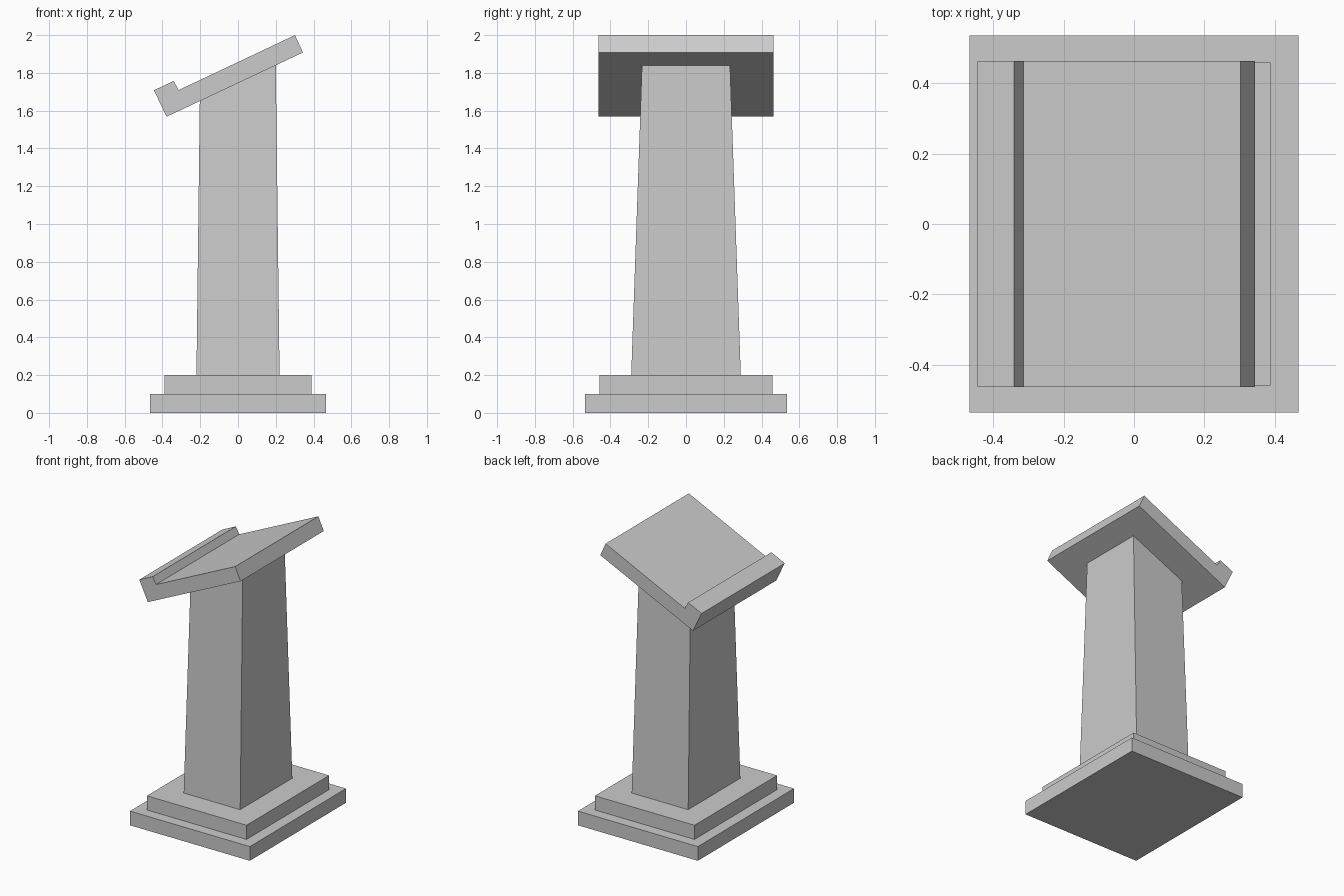
import bpy, bmesh
from mathutils import Vector

if "Cube" in bpy.data.objects:
    bpy.data.objects.remove(bpy.data.objects["Cube"])


def finish(name, bm):
    bmesh.ops.recalc_face_normals(bm, faces=bm.faces)
    mesh = bpy.data.meshes.new(name)
    bm.to_mesh(mesh)
    bm.free()
    ob = bpy.data.objects.new(name, mesh)
    bpy.context.collection.objects.link(ob)
    return ob


def tapered_box(hx, hy, z0, z1, top_hx=None, top_hy=None):
    """Box with half sizes hx, hy at z0, optionally narrowing towards z1."""
    top_hx, top_hy = top_hx or hx, top_hy or hy
    bm = bmesh.new()
    bmesh.ops.create_cube(bm, size=2)
    for v in bm.verts:
        top = v.co.z > 0
        v.co.x *= top_hx if top else hx
        v.co.y *= top_hy if top else hy
        v.co.z = z1 if top else z0
    return bm


# Stepped plinth
finish("base_step", tapered_box(0.467, 0.535, 0.0, 0.1))
finish("upper_step", tapered_box(0.388, 0.459, 0.1, 0.2))

# Reading desk profile (x, z): sloped board with a book lip at its low edge
profile = [(-0.378, 1.568), (0.344, 1.908), (0.302, 2.0),
           (-0.314, 1.709), (-0.341, 1.757), (-0.445, 1.708)]
bm = bmesh.new()
face = bm.faces.new([bm.verts.new((x, -0.463, z)) for x, z in profile])
ext = bmesh.ops.extrude_face_region(bm, geom=[face], use_keep_orig=True)
bmesh.ops.translate(bm, vec=(0, 0.926, 0),
                    verts=[g for g in ext["geom"] if isinstance(g, bmesh.types.BMVert)])
finish("reading_desk", bm)

# Tapered column, trimmed along the underside of the desk
bm = tapered_box(0.22, 0.29, 0.2, 1.84, 0.2, 0.233)
low, high = (Vector((x, 0, z)) for x, z in profile[:2])
slope = high - low
for v in bm.verts:
    if v.co.z > 1:  # lengthen along the taper so the cut passes fully through
        k = 1.9 / 1.64
        v.co = (v.co.x * (1 - 0.0909 * k) / (1 - 0.0909),
                v.co.y * (1 - 0.1966 * k) / (1 - 0.1966), 2.1)
cut = bmesh.ops.bisect_plane(bm, geom=bm.verts[:] + bm.edges[:] + bm.faces[:],
                             plane_co=low, plane_no=(-slope.z, 0, slope.x),
                             clear_outer=True)
bmesh.ops.contextual_create(
    bm, geom=[g for g in cut["geom_cut"] if isinstance(g, bmesh.types.BMEdge)])
finish("column", bm)
